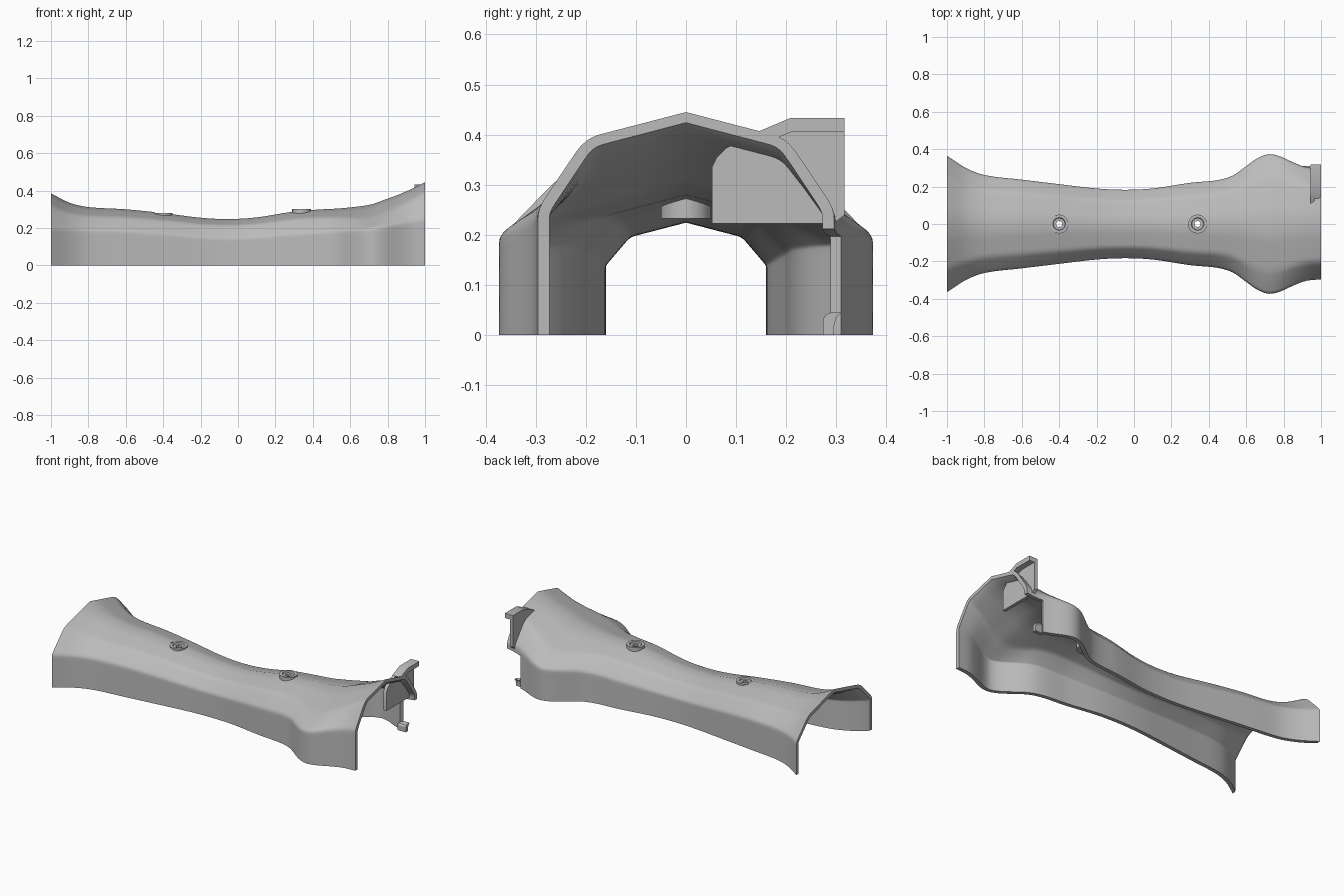
import bpy, bmesh
from math import cos, sin, tau, radians
from mathutils import Vector

cube = bpy.data.objects.get("Cube")
if cube:
    bpy.data.objects.remove(cube, do_unlink=True)

grey = bpy.data.materials.new("plain grey")
grey.use_nodes = True
COLOUR = (0.5, 0.5, 0.5, 1)
grey.diffuse_color = COLOUR
grey.node_tree.nodes["Principled BSDF"].inputs["Base Color"].default_value = COLOUR


def make_object(name, bm, recalc=True):
    if recalc:
        bmesh.ops.recalc_face_normals(bm, faces=bm.faces)
    mesh = bpy.data.meshes.new(name)
    bm.to_mesh(mesh)
    bm.free()
    obj = bpy.data.objects.new(name, mesh)
    bpy.context.collection.objects.link(obj)
    mesh.materials.append(grey)
    return obj


def activate(obj):
    bpy.ops.object.select_all(action='DESELECT')
    obj.select_set(True)
    bpy.context.view_layer.objects.active = obj


def smooth(obj):
    activate(obj)
    bpy.ops.object.shade_smooth_by_angle(angle=radians(30))


def apply_modifier(obj, kind, **settings):
    mod = obj.modifiers.new(kind.title(), kind)
    for key, value in settings.items():
        setattr(mod, key, value)
    activate(obj)
    bpy.ops.object.modifier_apply(modifier=mod.name)


def prism(name, outline, x0, x1):
    """Extrude a (y, z) outline along x."""
    bm = bmesh.new()
    face = bm.faces.new([bm.verts.new((x0, y, z)) for y, z in outline])
    out = bmesh.ops.extrude_face_region(bm, geom=[face])
    moved = [v for v in out["geom"] if isinstance(v, bmesh.types.BMVert)]
    bmesh.ops.translate(bm, verts=moved, vec=(x1 - x0, 0, 0))
    obj = make_object(name, bm)
    smooth(obj)
    return obj


def lathe(name, x, profile, sides=40):
    """Turn a closed (radius, z) loop about a vertical axis at x."""
    bm = bmesh.new()
    rings = [[bm.verts.new((x + r * cos(tau * k / sides), r * sin(tau * k / sides), z))
              for r, z in profile] for k in range(sides)]
    n = len(profile)
    for k in range(sides):
        a, b = rings[k], rings[(k + 1) % sides]
        for j in range(n):
            m = (j + 1) % n
            bm.faces.new((a[j], b[j], b[m], a[m]))
    obj = make_object(name, bm)
    smooth(obj)
    return obj


# Stations along the tunnel: x, half width, ridge height, shoulder height
STATIONS = [
    (-1, .365, .385, .2), (-.9, .3, .335, .195), (-.8, .262, .312, .19),
    (-.6, .237, .3, .185), (-.4, .213, .28, .17), (-.2, .19, .255, .152),
    (-.05, .183, .248, .147), (.1, .19, .257, .152), (.3, .22, .288, .17),
    (.45, .235, .3, .18), (.53, .26, .304, .185), (.6, .31, .31, .19),
    (.66, .352, .317, .195), (.72, .373, .328, .2), (.78, .362, .35, .21),
    (.85, .33, .375, .225), (.92, .304, .405, .238), (1, .296, .445, .252),
]


def station(x):
    """Smooth interpolation between stations."""
    last = len(STATIONS) - 1
    i = max(k for k in range(last) if STATIONS[k][0] <= x + 1e-6)
    p = [Vector(STATIONS[min(max(i + k, 0), last)][1:]) for k in (-1, 0, 1, 2)]
    q = [STATIONS[min(max(i + k, 0), last)][0] for k in (-1, 0, 1, 2)]
    h = q[2] - q[1]
    t = (x - q[1]) / h
    m0 = (p[2] - p[0]) / (q[2] - q[0]) * h
    m1 = (p[3] - p[1]) / (q[3] - q[1]) * h
    d = p[2] - p[1]
    return p[1] + t * m0 + t * t * (3 * d - 2 * m0 - m1) + t ** 3 * (m0 + m1 - 2 * d)


def rounded(a, corner, b, steps=4):
    return [a.lerp(corner, k / steps).lerp(corner.lerp(b, k / steps), k / steps)
            for k in range(steps + 1)]


def half_section(x):
    w, h, s = station(x)
    foot, shoulder, ridge = Vector((w, 0)), Vector((w, s)), Vector((0, h))
    knee = Vector((.68 * w, h - .26 * .68 * w))
    pts = [foot, foot.lerp(shoulder, .45), foot.lerp(shoulder, .84)]
    pts += rounded(foot.lerp(shoulder, .92), shoulder, shoulder.lerp(knee, .16))
    pts += rounded(knee.lerp(shoulder, .2), knee, knee.lerp(ridge, .14))
    return pts + [knee.lerp(ridge, .6), ridge]


# Tunnel shell
COLUMNS = 80
bm = bmesh.new()
grid = []
for i in range(COLUMNS + 1):
    x = -1 + 2 * i / COLUMNS
    half = half_section(x)
    full = half + [Vector((-p.x, p.y)) for p in reversed(half[:-1])]
    grid.append([bm.verts.new((x, p.x, p.y)) for p in full])
for a, b in zip(grid, grid[1:]):
    for j in range(len(a) - 1):
        corners = (a[j], a[j + 1], b[j + 1], b[j])
        # Opening in the back wall near the tall end
        if j < 2 and a[0].co.x > .89:
            continue
        bm.faces.new(corners)
bmesh.ops.delete(bm, geom=[v for v in bm.verts if not v.link_faces], context='VERTS')
shell = make_object("tunnel_shell", bm, recalc=False)
apply_modifier(shell, 'SOLIDIFY', thickness=.023, offset=-1, use_even_offset=True)
for v in shell.data.vertices:
    v.co.x = max(-1, min(1, v.co.x))
    if v.co.z < .01:
        v.co.z = 0

# Bosses on the ridge, each set into a hole in the shell
for name, x, low, top in (("rear_boss", -.4, .24, .279), ("front_boss", .34, .232, .302)):
    cutter = lathe("boss_cutter", x, [(.001, .1), (.046, .1), (.046, .5), (.001, .5)])
    cutter.hide_render = True
    apply_modifier(shell, 'BOOLEAN', operation='DIFFERENCE', object=cutter, solver='EXACT')
    bpy.data.objects.remove(cutter, do_unlink=True)
    sunk = top - .008
    lathe(name, x, [(.016, low), (.05, low), (.05, top), (.034, top),
                    (.031, sunk), (.016, sunk)])
smooth(shell)

# Bracket at the tall end: gusset plate with an upper flange
prism("bracket_plate", [
    (.052, .222), (.052, .335), (.062, .355), (.08, .373), (.105, .387), (.137, .4),
    (.208, .432), (.317, .432), (.317, .24), (.295, .222)], .945, .965)
prism("bracket_flange", [
    (.137, .403), (.208, .433), (.317, .433), (.317, .405), (.21, .405),
    (.18, .393), (.15, .385)], .945, 1)

# Small foot at the base of the back wall opening
prism("wall_foot", [
    (.274, 0), (.274, .032), (.28, .041), (.29, .045), (.31, .045),
    (.3, .035), (.296, .02), (.296, 0)], .885, .94)
